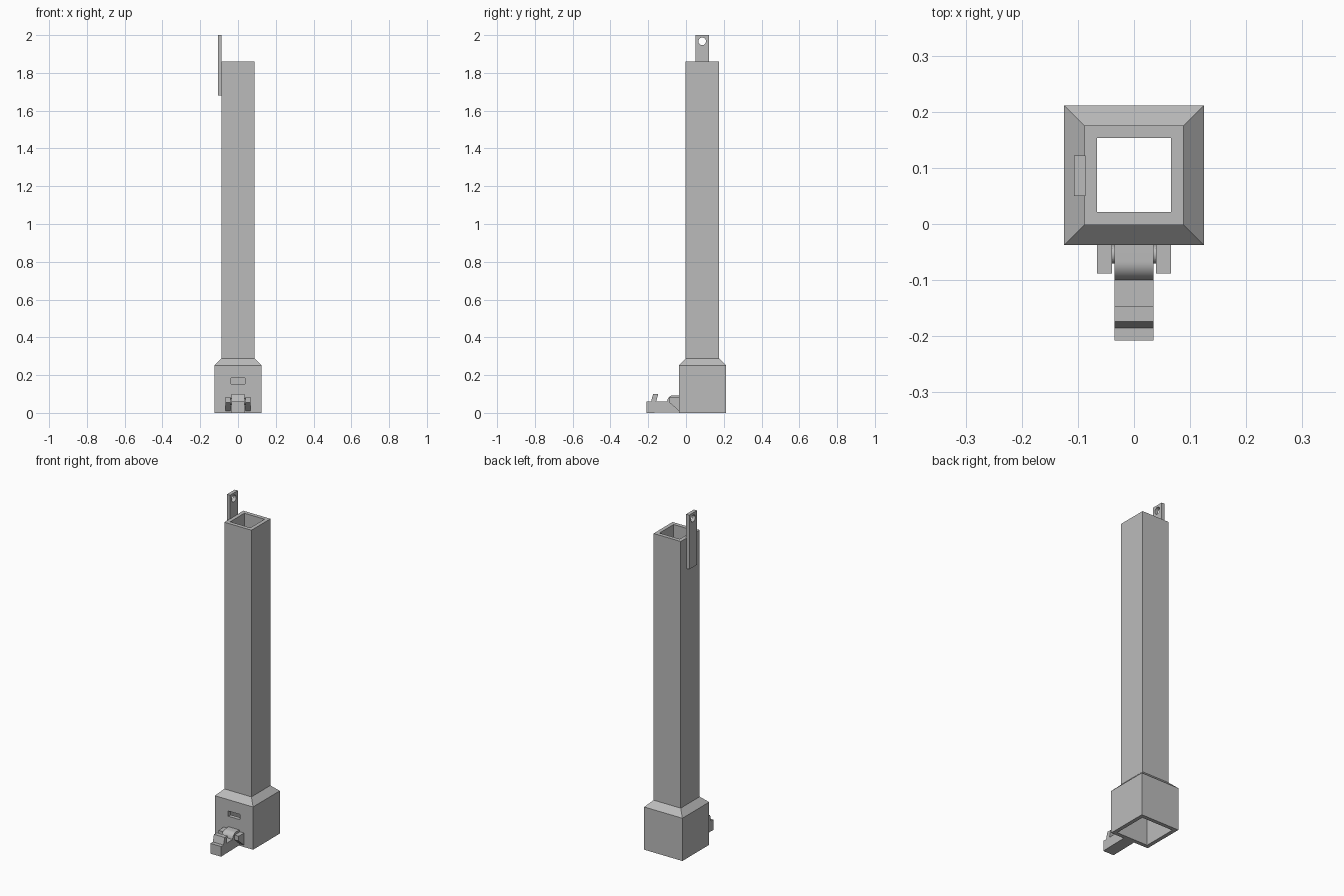
import bpy, bmesh, math

if "Cube" in bpy.data.objects:
    bpy.data.objects.remove(bpy.data.objects["Cube"])

CY = 0.087  # depth of the tube axis

grey = bpy.data.materials.new("plain grey")
grey.diffuse_color = (0.5, 0.5, 0.5, 1)
grey.use_nodes = True
grey.node_tree.nodes["Principled BSDF"].inputs["Base Color"].default_value = grey.diffuse_color


def finish(name, bm):
    bmesh.ops.recalc_face_normals(bm, faces=bm.faces)
    me = bpy.data.meshes.new(name)
    bm.to_mesh(me)
    bm.free()
    me.materials.append(grey)
    ob = bpy.data.objects.new(name, me)
    bpy.context.collection.objects.link(ob)
    return ob


def square_shell(name, profile):
    """Sweep a closed (half width, z) profile around a square."""
    bm = bmesh.new()
    rings = [[bm.verts.new((sx * w, CY + sy * w, z))
              for sx, sy in ((-1, -1), (1, -1), (1, 1), (-1, 1))]
             for w, z in profile]
    for a, b in zip(rings, rings[1:] + rings[:1]):
        for i in range(4):
            j = (i + 1) % 4
            bm.faces.new((a[i], a[j], b[j], b[i]))
    return finish(name, bm)


def extrude_x(name, profile, x0, x1):
    """Extrude a closed (y, z) profile from x0 to x1."""
    bm = bmesh.new()
    face = bm.faces.new([bm.verts.new((x0, y, z)) for y, z in profile])
    out = bmesh.ops.extrude_face_region(bm, geom=[face])["geom"]
    bmesh.ops.translate(bm, vec=(x1 - x0, 0, 0),
                        verts=[v for v in out if isinstance(v, bmesh.types.BMVert)])
    return finish(name, bm)


def circle(cy, cz, r, n=32, start=0.0, sweep=2 * math.pi):
    return [(cy + r * math.cos(start + sweep * i / n),
             cz + r * math.sin(start + sweep * i / n)) for i in range(n)]


def smooth(ob):
    bpy.ops.object.select_all(action='DESELECT')
    ob.select_set(True)
    bpy.context.view_layer.objects.active = ob
    bpy.ops.object.shade_smooth_by_angle(angle=math.radians(30))


def cut(ob, cutter):
    mod = ob.modifiers.new("cut", 'BOOLEAN')
    mod.operation = 'DIFFERENCE'
    mod.solver = 'EXACT'
    mod.object = cutter
    bpy.context.view_layer.objects.active = ob
    bpy.ops.object.modifier_apply(modifier=mod.name)
    bpy.data.objects.remove(cutter)


# Hollow tube with its flared socket, one continuous shell
body = square_shell("tube_and_socket", [
    (0.1245, 0), (0.1245, 0.252), (0.0885, 0.288), (0.0885, 1.86),
    (0.066, 1.86), (0.066, 0.279), (0.102, 0.243), (0.102, 0)])

# Slot through the front wall of the socket
cut(body, extrude_x("slot_cutter",
                    [(-0.08, 0.154), (0.0, 0.154), (0.0, 0.185), (-0.08, 0.185)],
                    -0.038, 0.038))

# Hanging tab with a round hole
tab = extrude_x("hanging_tab",
                [(0.05, 1.68), (0.122, 1.68), (0.122, 2.0), (0.05, 2.0)],
                -0.107, -0.0865)
cut(tab, extrude_x("hole_cutter", circle(0.086, 1.967, 0.02), -0.2, 0.0))
smooth(tab)

# Latch lever: bar, raised hook and rounded knuckle
knuckle = circle(-0.067, 0.06, 0.033, 12, math.pi, -math.pi / 2)
lever = extrude_x("latch_lever",
                  [(-0.037, 0.003), (-0.208, 0.0), (-0.208, 0.06), (-0.185, 0.06),
                   (-0.174, 0.1), (-0.147, 0.1), (-0.158, 0.06)]
                  + knuckle + [(-0.067, 0.093), (-0.037, 0.093)],
                  -0.035, 0.035)
smooth(lever)

# Hinge brackets with sloped undersides
for side, label in ((-1, "left"), (1, "right")):
    extrude_x("hinge_bracket_" + label,
              [(-0.037, 0.01), (-0.088, 0.055), (-0.088, 0.083), (-0.037, 0.083)],
              side * 0.039, side * 0.066)

# Hinge pin
smooth(extrude_x("hinge_pin", circle(-0.054, 0.06, 0.016, 24), -0.05, 0.05))
